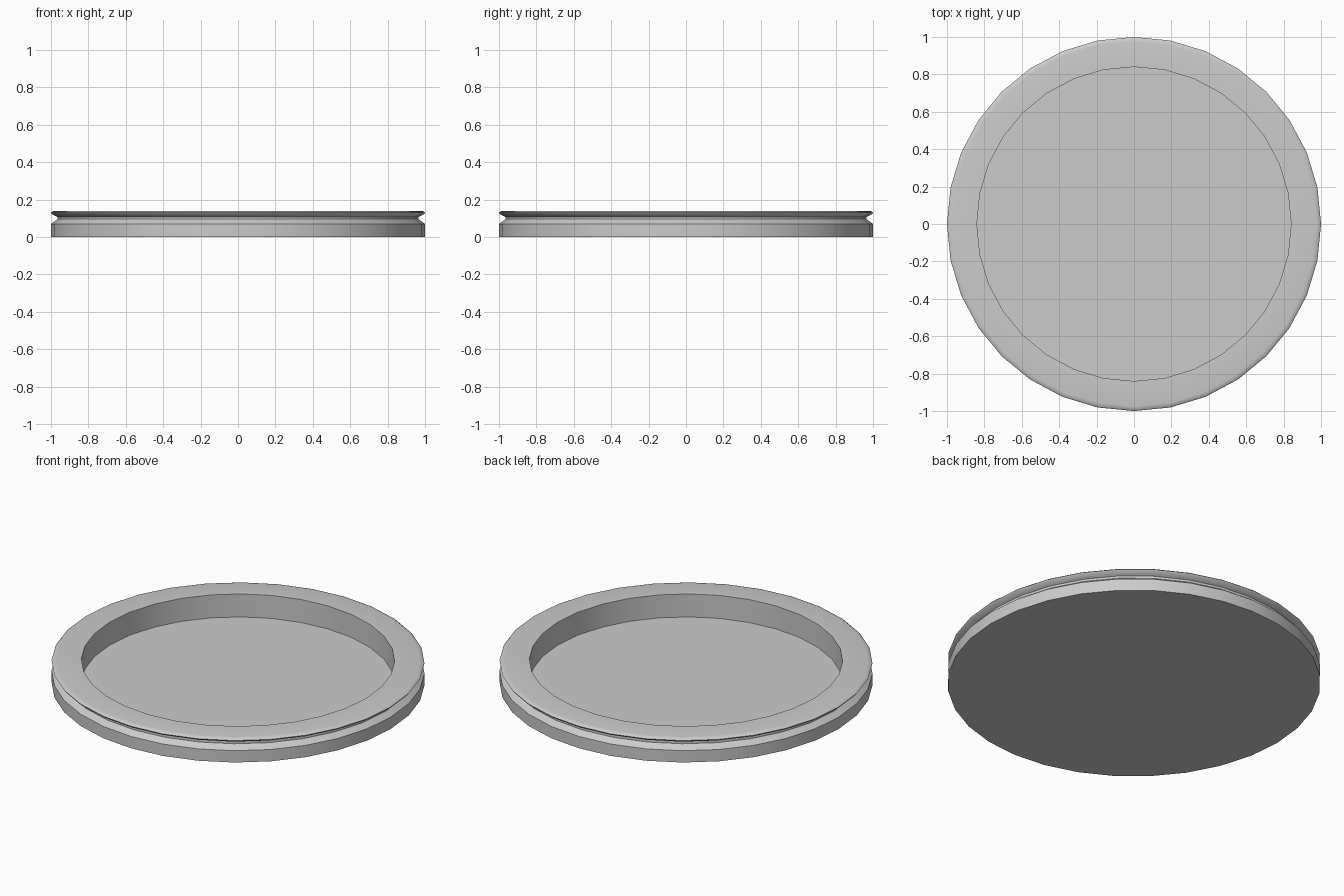
import bpy, bmesh, math
from mathutils import Matrix

default_cube = bpy.data.objects.get("Cube")
if default_cube:
    bpy.data.objects.remove(default_cube, do_unlink=True)

SIDES = 32

# Single plain grey
grey = bpy.data.materials.new("light_grey")
grey.use_nodes = True
colour = (0.6, 0.6, 0.6, 1)
grey.diffuse_color = colour
grey.node_tree.nodes["Principled BSDF"].inputs["Base Color"].default_value = colour


def lathe(name, profile, material):
    """Turn a (radius, height) profile around z and cap both ends."""
    bm = bmesh.new()
    rings = []
    for radius, height in profile:
        rings.append([
            bm.verts.new((radius * math.cos(math.tau * i / SIDES),
                          radius * math.sin(math.tau * i / SIDES), height))
            for i in range(SIDES)])
    for low, high in zip(rings, rings[1:]):
        for i in range(SIDES):
            j = (i + 1) % SIDES
            bm.faces.new((low[i], low[j], high[j], high[i]))
    bm.faces.new(rings[0][::-1])
    bm.faces.new(rings[-1])
    bmesh.ops.recalc_face_normals(bm, faces=bm.faces)
    mesh = bpy.data.meshes.new(name)
    bm.to_mesh(mesh)
    bm.free()
    mesh.materials.append(material)
    obj = bpy.data.objects.new(name, mesh)
    bpy.context.collection.objects.link(obj)
    bpy.ops.object.select_all(action="DESELECT")
    obj.select_set(True)
    bpy.context.view_layer.objects.active = obj
    bpy.ops.object.shade_smooth_by_angle(angle=math.radians(50))
    return obj


# Shallow round tray: side band, groove, rounded lip, flat rim, inner wall, floor
lathe("round_tray", [
    (1.0, 0.0), (1.0, 0.07),
    (0.966, 0.095), (0.966, 0.108),
    (0.995, 0.122), (1.0, 0.13), (0.992, 0.137), (0.975, 0.14),
    (0.84, 0.14), (0.84, 0.004),
], grey)
